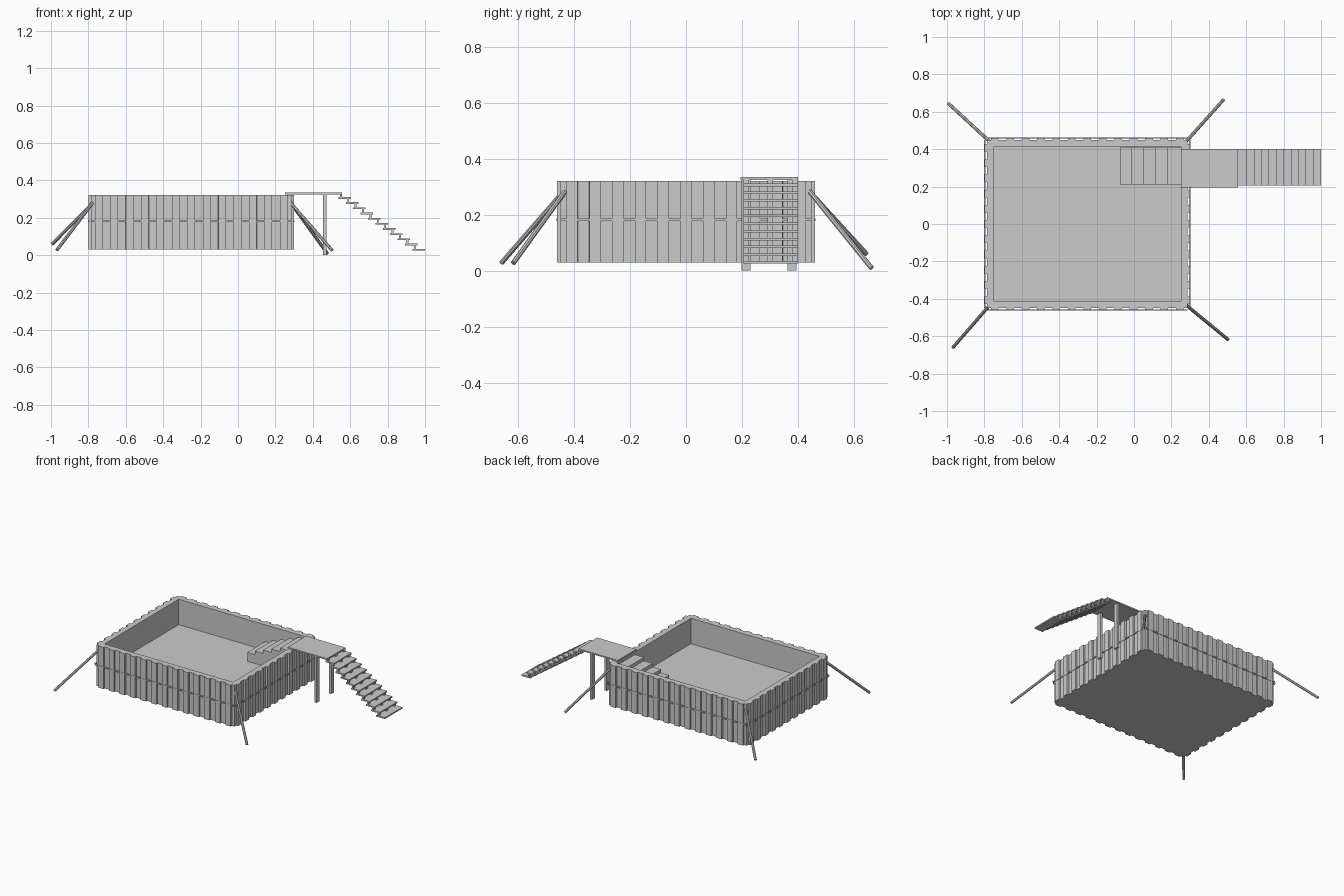
import bpy, bmesh
from mathutils import Vector

if "Cube" in bpy.data.objects:
    bpy.data.objects.remove(bpy.data.objects["Cube"])

X0, X1, Y0, Y1 = -0.786, 0.286, -0.448, 0.448   # wall groove planes
RIB = 0.013                                      # rib depth
ZB, ZT, ZF = 0.03, 0.321, 0.142                  # base, rim, pool floor


def finish(name, bm):
    bmesh.ops.recalc_face_normals(bm, faces=bm.faces[:])
    me = bpy.data.meshes.new(name)
    bm.to_mesh(me)
    bm.free()
    ob = bpy.data.objects.new(name, me)
    bpy.context.collection.objects.link(ob)
    return ob


def add_box(bm, lo, hi):
    vs = bmesh.ops.create_cube(bm, size=1)["verts"]
    for v in vs:
        v.co = Vector([l + (c + 0.5) * (h - l) for c, l, h in zip(v.co, lo, hi)])


def boxes(name, items):
    bm = bmesh.new()
    for lo, hi in items:
        add_box(bm, lo, hi)
    return finish(name, bm)


def side(a, b, n):
    # ribbed wall line from corner a to b (counter-clockwise), without b
    a, b = Vector(a), Vector(b)
    d = (b - a).normalized()
    out = Vector((d.y, -d.x)) * RIB
    pts = [a]
    for i in range(n):
        for t, k in ((0.25, 0), (0.255, 1), (0.745, 1), (0.75, 0)):
            pts.append(a.lerp(b, (i + t) / n) + out * k)
    return pts


# pool body: ribbed shell, flat rim, upright liner and floor
corners = [(X0, Y0), (X1, Y0), (X1, Y1), (X0, Y1)]
outline = []
for i, n in enumerate((13, 11, 13, 11)):
    outline += side(corners[i], corners[(i + 1) % 4], n)


def inset(m):
    return [(X0 + m, Y0 + m), (X1 - m, Y0 + m), (X1 - m, Y1 - m), (X0 + m, Y1 - m)]


bm = bmesh.new()
bottom, top = [[bm.verts.new((p[0], p[1], z)) for p in outline] for z in (ZB, ZT)]
rim, floor = [[bm.verts.new((x, y, z)) for x, y in inset(0.036)] for z in (ZT, ZF)]


def bridge(lo, hi):
    for i in range(len(lo)):
        j = (i + 1) % len(lo)
        bm.faces.new((lo[i], lo[j], hi[j], hi[i]))


bridge(bottom, top)
bridge(floor, rim)
bm.faces.new(bottom)
bm.faces.new(floor)
edges = [bm.edges.get((r[i - 1], r[i])) for r in (top, rim) for i in range(len(r))]
bmesh.ops.triangle_fill(bm, edges=edges, use_beauty=True, normal=(0, 0, 1))
finish("pool_body", bm)

# belt around the ribs
o, g, za, zb = RIB + 0.002, 0.009, 0.177, 0.186
boxes("wall_belt", [
    ((X0, Y0 - o, za), (X1, Y0 - g, zb)),
    ((X0, Y1 + g, za), (X1, Y1 + o, zb)),
    ((X0 - o, Y0, za), (X0 - g, Y1, zb)),
    ((X1 + g, Y0, za), (X1 + o, Y1, zb)),
])


# leaning corner braces
def pole(name, a, b, r=0.009):
    a, b = Vector(a), Vector(b)
    bpy.ops.mesh.primitive_cylinder_add(vertices=8, radius=r, depth=(b - a).length,
                                        location=(a + b) / 2)
    ob = bpy.context.object
    ob.name = name
    ob.rotation_euler = (b - a).to_track_quat("Z", "Y").to_euler()


pole("brace_back_left", (-0.765, 0.435, 0.290), (-0.993, 0.645, 0.06))
pole("brace_front_left", (-0.77, -0.432, 0.290), (-0.968, -0.66, 0.028))
pole("brace_back_right", (0.275, 0.437, 0.290), (0.478, 0.664, 0.009))
pole("brace_front_right", (0.277, -0.432, 0.285), (0.503, -0.618, 0.027))

# landing and its legs
boxes("landing", [((0.25, 0.195, 0.325), (0.556, 0.4, 0.335))])
boxes("landing_legs", [((0.455, y, 0), (0.472, y + 0.032, 0.325)) for y in (0.199, 0.363)])

# outside stairs: treads joined by small brackets
treads, brackets = [], []
for i in range(11):
    x, z = 0.537 + i * 0.0395, 0.311 - i * 0.0277
    treads.append(((x, 0.205, z - 0.009), (x + 0.067, 0.4, z)))
    for y in (0.205, 0.292, 0.38):
        brackets.append(((x + 0.008, y, z), (x + 0.018, y + 0.02, z + 0.019)))
boxes("stair_treads", treads)
boxes("stair_brackets", brackets)

# inside stairs: solid stepped block
xs = [-0.075, -0.016, 0.048, 0.112, 0.18, 0.258]
boxes("inner_steps", [((xs[i], 0.21, ZF - 0.002), (xs[i + 1], 0.41, 0.205 + 0.0245 * i))
                      for i in range(5)])
